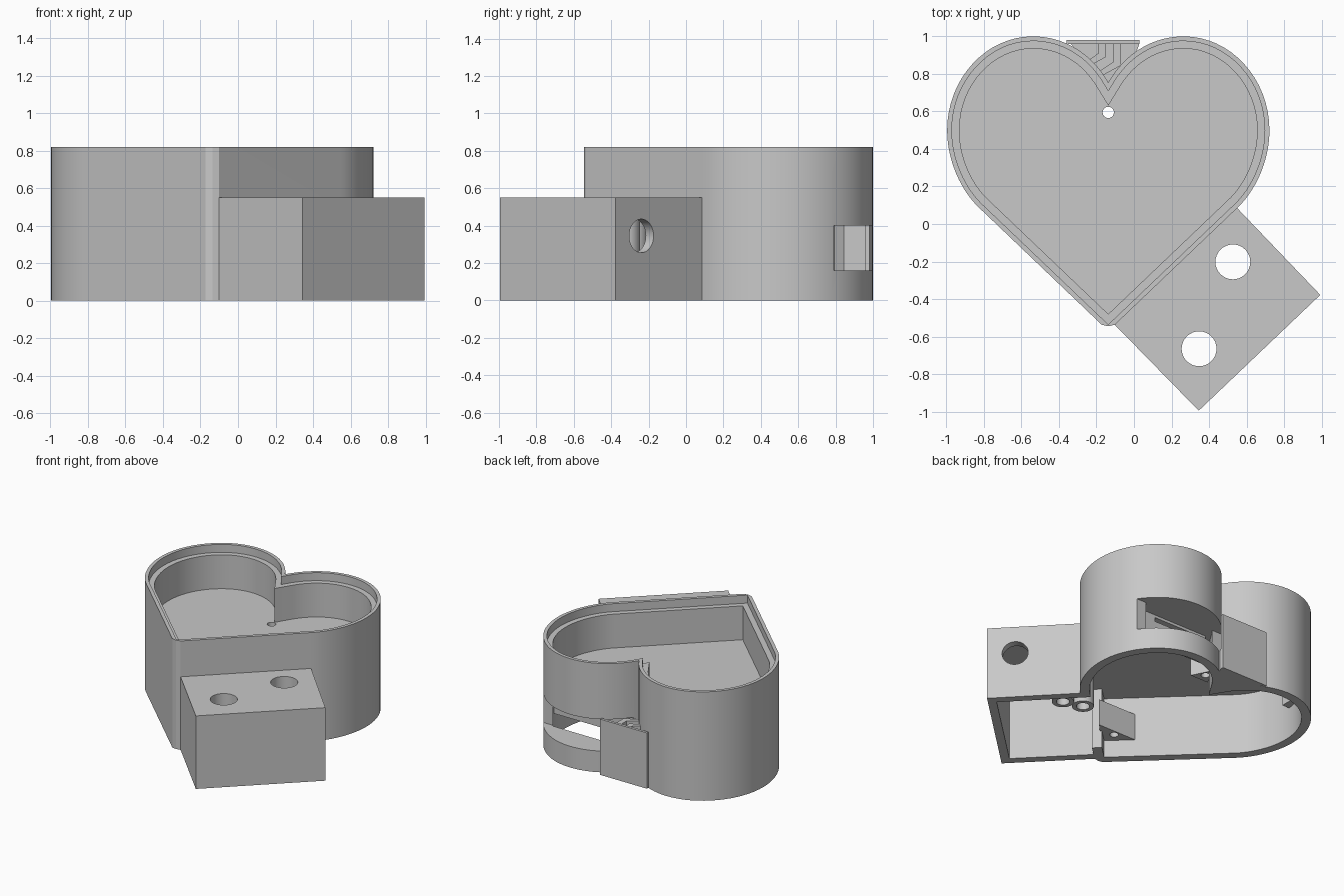
import bpy, bmesh, math
from mathutils import Vector
from mathutils.geometry import interpolate_bezier

cube = bpy.data.objects.get("Cube")
if cube:
    bpy.data.objects.remove(cube, do_unlink=True)

grey = bpy.data.materials.new("plain_grey")
grey.use_nodes = True
grey.diffuse_color = (0.58, 0.58, 0.58, 1)
grey.node_tree.nodes["Principled BSDF"].inputs["Base Color"].default_value = grey.diffuse_color

MID = -0.137     # symmetry line of the heart
WALL = 0.065
FLOOR_LOW, FLOOR_TOP, TOP = 0.46, 0.505, 0.82
parts = []


def prism(name, points, z0, z1):
    """Extrude a plan outline between two heights."""
    bm = bmesh.new()
    face = bm.faces.new([bm.verts.new((p[0], p[1], z0)) for p in points])
    moved = bmesh.ops.extrude_face_region(bm, geom=[face])["geom"]
    bmesh.ops.translate(bm, vec=(0, 0, z1 - z0),
                        verts=[v for v in moved if isinstance(v, bmesh.types.BMVert)])
    bmesh.ops.recalc_face_normals(bm, faces=bm.faces)
    mesh = bpy.data.meshes.new(name)
    bm.to_mesh(mesh)
    bm.free()
    mesh.materials.append(grey)
    obj = bpy.data.objects.new(name, mesh)
    bpy.context.collection.objects.link(obj)
    return obj


def block(name, x0, x1, y0, y1, z0, z1):
    return prism(name, [(x0, y0), (x1, y0), (x1, y1), (x0, y1)], z0, z1)


def cylinder(name, x, y, r, z0, z1):
    ring = [(x + r * math.cos(a * math.tau / 32), y + r * math.sin(a * math.tau / 32))
            for a in range(32)]
    return prism(name, ring, z0, z1)


def drill(x, y, r, z0, z1):
    return cylinder("drill_cutter", x, y, r, z0, z1)


def part(obj, *cutters):
    """Subtract each cutter, discard it and keep the part."""
    bpy.context.view_layer.objects.active = obj
    for cutter in cutters:
        cutter.hide_render = True
        mod = obj.modifiers.new("cut", 'BOOLEAN')
        mod.operation = 'DIFFERENCE'
        mod.solver = 'EXACT'
        mod.object = cutter
        bpy.ops.object.modifier_apply(modifier=mod.name)
        bpy.data.objects.remove(cutter, do_unlink=True)
    parts.append(obj)


def inset(points, d):
    """Mitred inward offset of a counter-clockwise outline."""
    result = []
    for i, p in enumerate(points):
        a = (p - points[i - 1]).normalized()
        b = (points[(i + 1) % len(points)] - p).normalized()
        na, nb = Vector((-a.y, a.x)), Vector((-b.y, b.x))
        result.append(p + (na + nb) * d / (1 + na.dot(nb)))
    return result


# Heart outline: sharp tip, flank, lobe, notch, then the mirrored half
tip, notch = Vector((MID, -0.57)), Vector((MID, 0.755))
curves = [((0.55, 0.085), (0.643, 0.172), (0.722, 0.33), (0.722, 0.5)),
          ((0.722, 0.5), (0.722, 0.775), (0.515, 1.0), (0.265, 1.0)),
          ((0.265, 1.0), (0.105, 1.0), (-0.045, 0.915), notch)]
half = []
for c in curves:
    pts = interpolate_bezier(*[Vector((p[0], p[1], 0)) for p in c], 17)
    half += [p.to_2d() for p in pts[:-1]]
mirrored = [Vector((2 * MID - p.x, p.y)) for p in reversed(half)]
heart = [tip] + half + [notch] + mirrored
rounded_tip = [tip + Vector(v) for v in ((-0.035, 0.033), (0, 0.025), (0.035, 0.033))]
outer = rounded_tip + heart[1:]

# Mount box corners: heart-side edge runs along the right flank
c_near, c_tip = Vector((0.55, 0.085)), Vector((-0.10, -0.54))
c_front, c_side = Vector((0.345, -0.995)), Vector((0.993, -0.378))
along = (c_near - c_tip).normalized()
inward = Vector((-along.y, along.x))


def cavity():
    """Box hollow, opening through the flank but leaving a stub by the tip."""
    w = 0.06
    stub = c_tip + along * 0.15
    return prism("cavity_cutter", [c_front + (along + inward) * w, c_side + (inward - along) * w,
                                   c_near - along * w + inward * 0.08,
                                   stub + inward * 0.08, stub, c_tip + along * w], -0.1, FLOOR_LOW)


# Heart shell: tray above, open cavity below
part(prism("heart_shell", outer, 0, TOP),
     prism("tray_cutter", inset(heart, WALL), FLOOR_TOP, 1),
     prism("rim_cutter", inset(heart, 0.025), TOP - 0.06, 1),
     prism("underside_cutter", inset(heart, WALL), -0.1, FLOOR_LOW),
     block("slot_cutter", MID + 0.01, 0.8, 0.79, 1.1, 0.16, 0.40),
     drill(MID, 0.595, 0.03, 0.4, 0.7),
     cavity())

# Mount box with two top holes and a side hole
box = prism("mount_box", [c_front, c_side, c_near + inward * 0.03, c_tip + inward * 0.03], 0, 0.55)
side_drill = drill(0, 0, 0.09, -0.1, 0.1)
side_drill.rotation_euler = Vector((along.x, along.y, 0)).to_track_quat('Z', 'Y').to_euler()
side_drill.location = (0.863, -0.235, 0.345)
bpy.context.view_layer.update()
part(box, cavity(), drill(0.527, -0.202, 0.093, 0.3, 0.7),
     drill(0.347, -0.665, 0.093, 0.3, 0.7), side_drill)

# Twin tubes hanging inside the box
for name, x, y in (("tube_outer", 0.365, -0.32), ("tube_inner", 0.22, -0.28)):
    part(cylinder(name, x, y, 0.075, 0.18, FLOOR_LOW + 0.01), drill(x, y, 0.045, 0, FLOOR_LOW))

# Slot housing: shelves above and below the slot, and a hanging wall with a slit
for name, y, z0, z1 in (("slot_shelf", 0.66, 0.40, FLOOR_LOW + 0.01),
                        ("slot_floor", 0.80, 0.12, 0.16)):
    part(prism(name, inset(heart, 0.05), z0, z1),
         block("shelf_cutter", -2, 2, -2, y, 0, 1),
         block("half_cutter", -2, MID, 0, 2, 0, 1))
part(block("slot_wall", -0.05, 0.65, 0.66, 0.70, 0.20, 0.41),
     block("slit_cutter", 0.07, 0.40, 0.6, 0.8, 0.35, 0.38))

# Notch cover: back plate, wedge base and two bent ribs
part(block("notch_plate", -0.36, 0.03, 0.96, 0.98, 0, 0.42))
part(prism("notch_wedge", [(MID, 0.735), (0.0, 0.88), (0.03, 0.965),
                           (-0.34, 0.965), (2 * MID, 0.88)], 0, 0.16))
for name, x, y in (("notch_rib_right", -0.07, 0.845), ("notch_rib_left", -0.15, 0.89)):
    part(prism(name, [(x, 0.965), (x - 0.04, 0.965), (x - 0.04, y + 0.02),
                      (x - 0.12, y - 0.035), (x - 0.10, y - 0.055), (x, y)], 0.15, 0.40))

# Screw bosses inside the heart
part(prism("tip_boss", [(MID, -0.51), (0.03, -0.335), (-0.30, -0.335)], 0.13, 0.33),
     drill(MID, -0.375, 0.03, 0, 0.5))
part(prism("notch_boss", [(MID, 0.68), (-0.21, 0.53), (-0.06, 0.53)], 0.17, FLOOR_LOW + 0.02),
     drill(MID, 0.595, 0.03, 0, 0.7))
part(block("lobe_boss", -0.95, -0.87, 0.54, 0.65, 0.23, 0.38))

# Smooth the curved walls, keep edges crisp
for obj in parts:
    bpy.ops.object.select_all(action='DESELECT')
    obj.select_set(True)
    bpy.context.view_layer.objects.active = obj
    bpy.ops.object.shade_smooth_by_angle(angle=math.radians(25))
